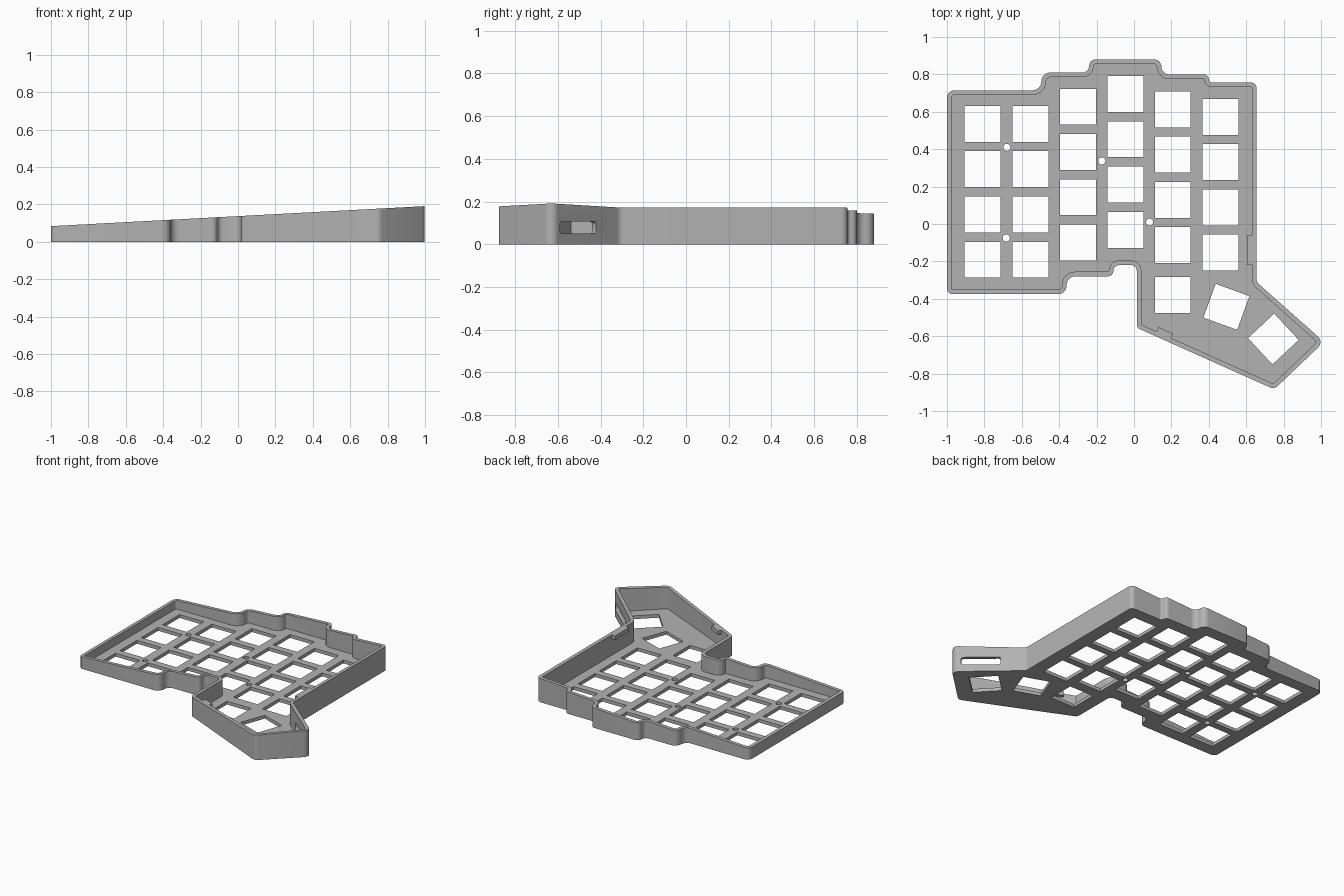
import bpy, bmesh, math
from mathutils import Vector, Matrix

cube = bpy.data.objects.get("Cube")
if cube:
    bpy.data.objects.remove(cube)

WALL, FLOOR, KEY = 0.025, 0.024, 0.192

grey = bpy.data.materials.new("mid grey")
grey.use_nodes = True
grey.diffuse_color = (0.45, 0.45, 0.45, 1)
grey.node_tree.nodes["Principled BSDF"].inputs["Base Color"].default_value = (0.45, 0.45, 0.45, 1)


def rim(x):
    """Height of the sloping rim."""
    return 0.137 + 0.0535 * x


def add_prism(bm, pts, bottom, top, matrix=Matrix()):
    """Closed prism over a 2D polygon; bottom and top are functions of x."""
    lo = [bm.verts.new(matrix @ Vector((x, y, bottom(x)))) for x, y in pts]
    hi = [bm.verts.new(matrix @ Vector((x, y, top(x)))) for x, y in pts]
    bm.faces.new(lo)
    bm.faces.new(hi)
    for i in range(len(pts)):
        j = (i + 1) % len(pts)
        bm.faces.new((lo[i], lo[j], hi[j], hi[i]))


def make_object(name, bm):
    bmesh.ops.recalc_face_normals(bm, faces=bm.faces)
    mesh = bpy.data.meshes.new(name)
    bm.to_mesh(mesh)
    bm.free()
    mesh.materials.append(grey)
    obj = bpy.data.objects.new(name, mesh)
    bpy.context.collection.objects.link(obj)
    return obj


def boolean(target, tool, operation):
    """Apply a boolean and discard the tool."""
    mod = target.modifiers.new("cut", 'BOOLEAN')
    mod.operation, mod.solver, mod.object = operation, 'EXACT', tool
    bpy.context.view_layer.objects.active = target
    bpy.ops.object.modifier_apply(modifier=mod.name)
    bpy.data.objects.remove(tool)


def rounded(corners, inset=0.0, steps=6):
    """Clockwise (x, y, radius) corners, moved inwards by inset and filleted."""
    out = []
    for i, (x, y, r) in enumerate(corners):
        p = Vector((x, y))
        a = (p - Vector(corners[i - 1][:2])).normalized()
        b = (Vector(corners[(i + 1) % len(corners)][:2]) - p).normalized()
        na, nb = Vector((a.y, -a.x)), Vector((b.y, -b.x))
        mitre = (na + nb) / (1 + na.dot(nb))
        convex = a.cross(b) < 0
        p = p + mitre * inset
        side = 1 if convex else -1
        r = max(r - side * inset, 0.003)
        centre = p + mitre * side * r
        start = -na * side
        turn = a.angle_signed(b)
        for k in range(steps + 1):
            t = -turn * k / steps
            c, s = math.cos(t), math.sin(t)
            out.append(centre + r * Vector((start.x * c - start.y * s, start.x * s + start.y * c)))
    return out


# Case outline, clockwise from the back right corner of the model
outline = [
    (-1.0, 0.715, 0.04), (-0.495, 0.715, 0.047), (-0.495, 0.81, 0.047),
    (-0.24, 0.81, 0.035), (-0.24, 0.88, 0.035), (0.147, 0.88, 0.04),
    (0.147, 0.80, 0.04), (0.40, 0.80, 0.027), (0.40, 0.757, 0.016),
    (0.655, 0.757, 0.03), (0.655, -0.31, 0.04), (1.016, -0.63, 0.04),
    (0.75, -0.884, 0.04), (0.015, -0.555, 0.03), (0.015, -0.22, 0.03),
    (-0.11, -0.22, 0.03), (-0.11, -0.28, 0.03), (-0.36, -0.28, 0.045),
    (-0.36, -0.375, 0.045), (-1.0, -0.375, 0.03),
]

# Solid body with sloping top, then hollowed to leave floor and walls
bm = bmesh.new()
add_prism(bm, rounded(outline), lambda x: 0, rim)
case = make_object("keyboard_case", bm)

bm = bmesh.new()
add_prism(bm, rounded(outline, WALL), lambda x: FLOOR, lambda x: 0.4)
boolean(case, make_object("cavity_cutter", bm), 'DIFFERENCE')

# Key openings: (column x, top key y, number of keys), plus turned thumb keys
columns = [(-0.81, 0.535, 4), (-0.553, 0.535, 4), (-0.30, 0.627, 4),
           (-0.045, 0.695, 4), (0.207, 0.613, 4), (0.463, 0.573, 4)]
keys = [(x, y - 0.242 * n, 0) for x, y, count in columns for n in range(count)]
keys += [(0.207, -0.38, 0), (0.494, -0.443, -20), (0.745, -0.615, -47)]
h = KEY / 2
square = [(-h, -h), (h, -h), (h, h), (-h, h)]
bm = bmesh.new()
for x, y, angle in keys:
    place = Matrix.Translation((x, y, 0)) @ Matrix.Rotation(math.radians(angle), 4, 'Z')
    add_prism(bm, square, lambda x: -0.1, lambda x: 0.06, place)

# Screw holes
circle = [(0.019 * math.cos(k * math.tau / 24), 0.019 * math.sin(k * math.tau / 24)) for k in range(24)]
for x, y in [(-0.68, 0.41), (-0.683, -0.075), (-0.172, 0.337), (0.083, 0.01)]:
    add_prism(bm, circle, lambda x: -0.1, lambda x: 0.06, Matrix.Translation((x, y, 0)))
boolean(case, make_object("hole_cutter", bm), 'DIFFERENCE')

# Cable slot through the slanted thumb wall
along = Vector((0.361, -0.32, 0)).normalized()
up = Vector((0, 0, 1))
out = along.cross(up)
frame = Matrix((along, up, out)).transposed().to_4x4()
w, v, r = 0.128, 0.028, 0.014
slot = rounded([(-w, v, r), (w, v, r), (w, -v, r), (-w, -v, r)])
bm = bmesh.new()
add_prism(bm, slot, lambda x: -0.06, lambda x: 0.06, Matrix.Translation((0.876, -0.505, 0.078)) @ frame)
boolean(case, make_object("slot_cutter", bm), 'DIFFERENCE')

# Retaining tabs under the rim
run = Vector((0.735, -0.329)).normalized()
inward = Vector((-run.y, run.x))
p, q = Vector((0.12, -0.576)), Vector((0.12, -0.576)) + run * 0.085
tabs = {
    "side_tab": [(0.605, -0.22), (0.642, -0.22), (0.642, -0.06), (0.605, -0.06)],
    "front_tab": [p - inward * 0.012, q - inward * 0.012, q + inward * 0.027, p + inward * 0.027],
}
for name, pts in tabs.items():
    bm = bmesh.new()
    add_prism(bm, pts, lambda x: rim(x) - 0.03, rim)
    boolean(case, make_object(name, bm), 'UNION')

# Smooth the filleted corners, keep the edges crisp
bpy.ops.object.select_all(action='DESELECT')
case.select_set(True)
bpy.context.view_layer.objects.active = case
bpy.ops.object.shade_smooth_by_angle(angle=math.radians(30))
